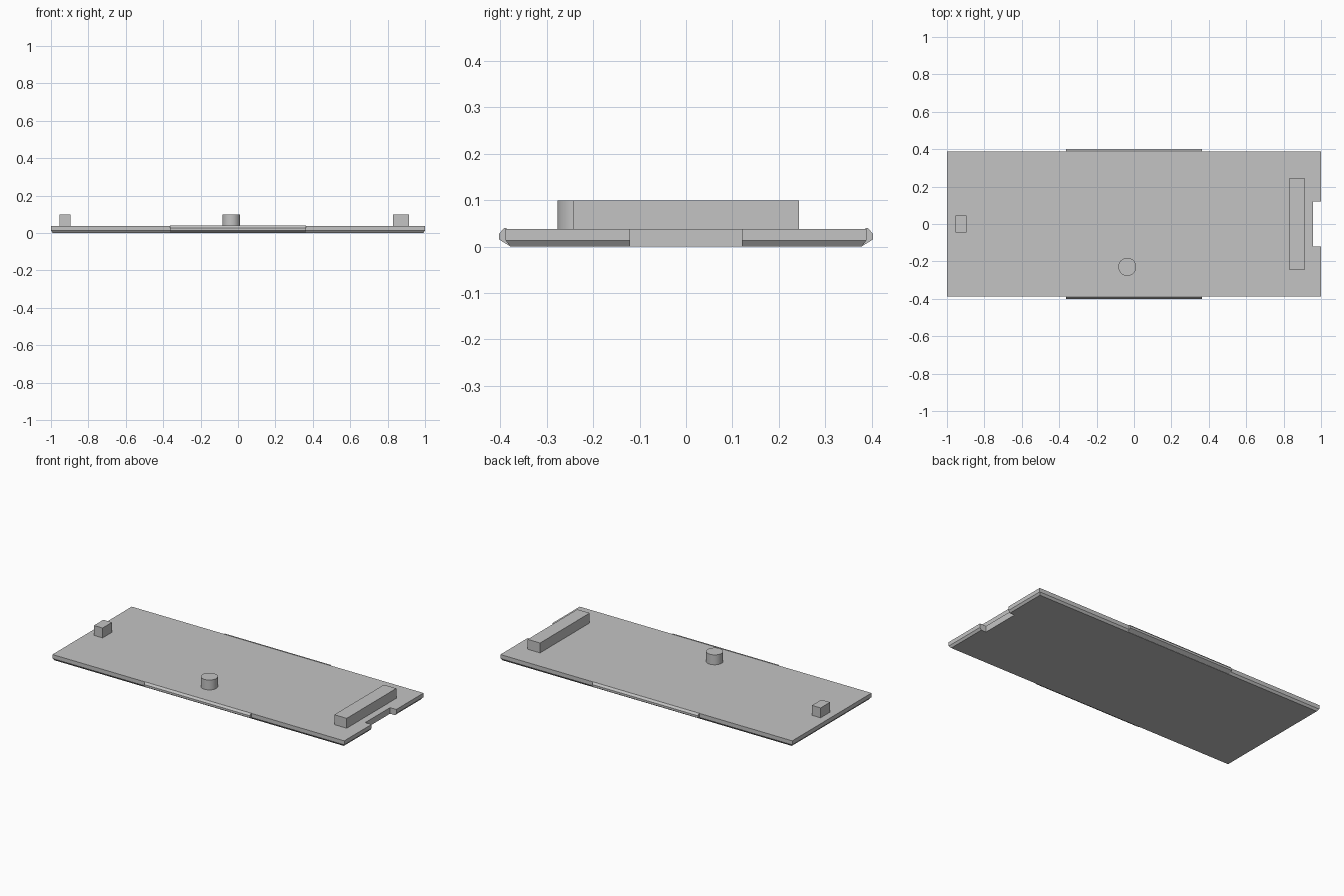
import bpy
import bmesh

cube = bpy.data.objects.get("Cube")
if cube:
    bpy.data.objects.remove(cube, do_unlink=True)

# Single plain grey plastic
grey = bpy.data.materials.new("grey plastic")
grey.use_nodes = True
colour = (0.55, 0.55, 0.55, 1)
grey.diffuse_color = colour
grey.node_tree.nodes["Principled BSDF"].inputs["Base Color"].default_value = colour

TOP = 0.0377      # upper face of the plate
PEG_TOP = 0.099   # upper face of the raised parts
HALF_X, HALF_Y = 1.0, 0.388


def finish(name, bm):
    bmesh.ops.recalc_face_normals(bm, faces=bm.faces)
    mesh = bpy.data.meshes.new(name)
    bm.to_mesh(mesh)
    bm.free()
    mesh.materials.append(grey)
    obj = bpy.data.objects.new(name, mesh)
    bpy.context.collection.objects.link(obj)
    return obj


def box(name, x0, x1, y0, y1, z0, z1):
    bm = bmesh.new()
    bmesh.ops.create_cube(bm, size=1)
    for v in bm.verts:
        v.co.x = x1 if v.co.x > 0 else x0
        v.co.y = y1 if v.co.y > 0 else y0
        v.co.z = z1 if v.co.z > 0 else z0
    return finish(name, bm)


# Cover plate: stacked rectangles give the chamfered lower rim
bm = bmesh.new()
rings = []
for inset, z in ((0.01, 0), (0, 0.013), (0, TOP)):
    x, y = HALF_X - inset, HALF_Y - inset
    rings.append([bm.verts.new((sx * x, sy * y, z))
                  for sx, sy in ((-1, -1), (1, -1), (1, 1), (-1, 1))])
bm.faces.new(rings[0])
bm.faces.new(rings[-1])
for low, high in zip(rings, rings[1:]):
    for i in range(4):
        j = (i + 1) % 4
        bm.faces.new((low[i], low[j], high[j], high[i]))
plate = finish("cover_plate", bm)

# Notch in the end of the plate
cutter = box("notch_cutter", 0.957, 1.1, -0.121, 0.121, -0.1, 0.1)
cutter.hide_render = True
cutter.hide_viewport = True
cut = plate.modifiers.new("notch", 'BOOLEAN')
cut.operation = 'DIFFERENCE'
cut.solver = 'EXACT'
cut.object = cutter
bpy.context.view_layer.objects.active = plate
bpy.ops.object.modifier_apply(modifier=cut.name)
bpy.data.objects.remove(cutter, do_unlink=True)

# Bevelled snap ridges along both long edges
profile = ((0.376, 0.002), (0.381, 0.002), (0.402, 0.015),
           (0.402, 0.028), (0.391, 0.04), (0.386, 0.04), (0.386, 0.03))
for name, side in (("front_snap_ridge", -1), ("back_snap_ridge", 1)):
    bm = bmesh.new()
    face = bm.faces.new([bm.verts.new((-0.363, side * y, z)) for y, z in profile])
    ext = bmesh.ops.extrude_face_region(bm, geom=[face], use_keep_orig=True)
    moved = [g for g in ext["geom"] if isinstance(g, bmesh.types.BMVert)]
    bmesh.ops.translate(bm, verts=moved, vec=(0.726, 0, 0))
    finish(name, bm)

# Raised bar and small block
box("long_bar", 0.83, 0.915, -0.243, 0.243, TOP, PEG_TOP)
box("small_block", -0.955, -0.896, -0.046, 0.046, TOP, PEG_TOP)

# Round peg
bpy.ops.mesh.primitive_cylinder_add(vertices=48, radius=0.048, depth=PEG_TOP - TOP,
                                    location=(-0.036, -0.229, (TOP + PEG_TOP) / 2))
peg = bpy.context.object
peg.name = "round_peg"
peg.data.materials.append(grey)
bpy.ops.object.shade_smooth_by_angle()
